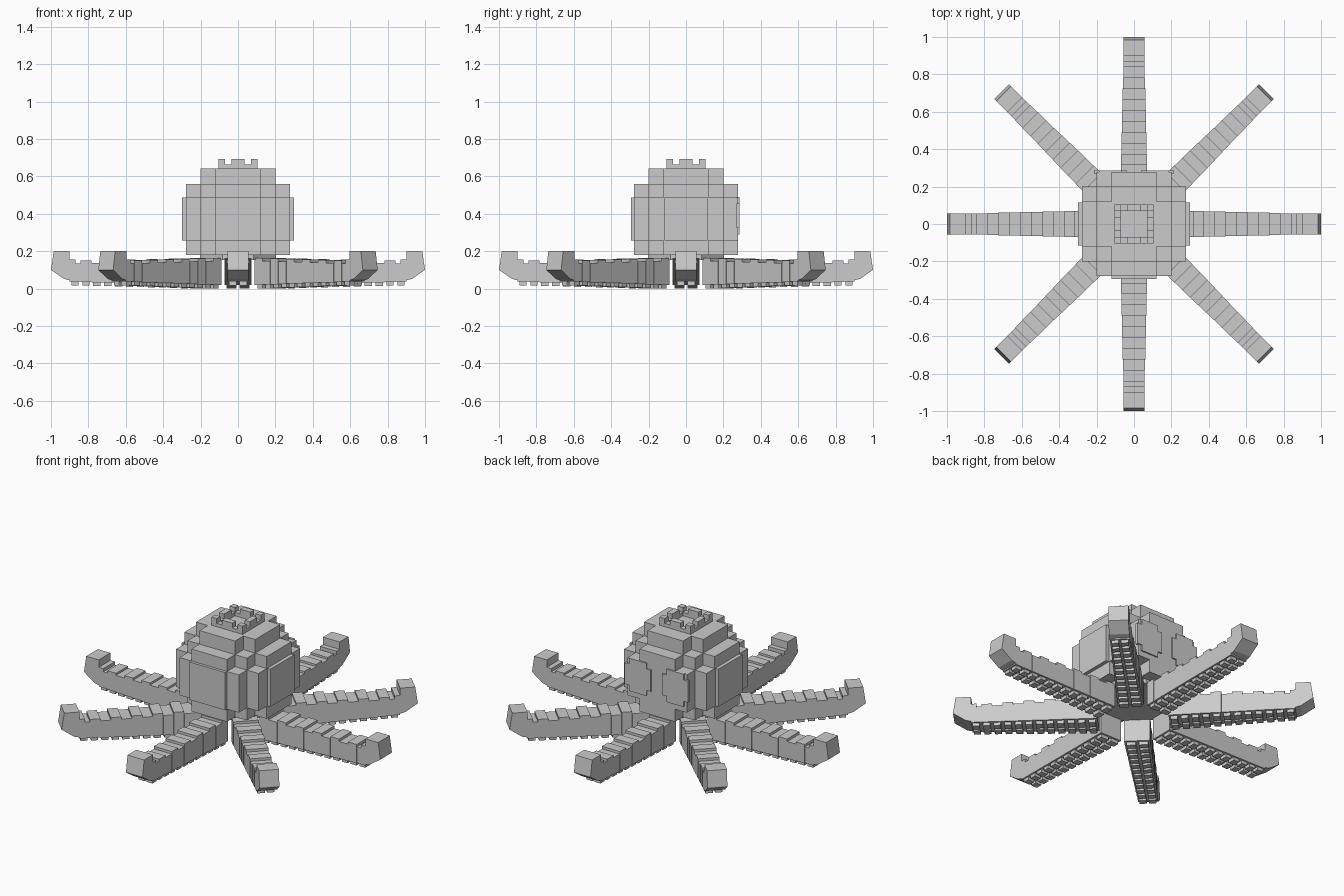
import bpy, bmesh, math
from mathutils import Matrix, Vector

old = bpy.data.objects.get("Cube")
if old:
    bpy.data.objects.remove(old, do_unlink=True)

grey = bpy.data.materials.new("plain_grey")
grey.use_nodes = True
grey.diffuse_color = (0.6, 0.6, 0.6, 1)
grey.node_tree.nodes["Principled BSDF"].inputs["Base Color"].default_value = (0.6, 0.6, 0.6, 1)


def box(bm, x0, x1, y0, y1, z0, z1):
    size = Matrix.Diagonal((x1 - x0, y1 - y0, z1 - z0, 1))
    mid = Matrix.Translation(((x0 + x1) / 2, (y0 + y1) / 2, (z0 + z1) / 2))
    bmesh.ops.create_cube(bm, size=1, matrix=mid @ size)


def centred(bm, hx, hy, z0, z1):
    box(bm, -hx, hx, -hy, hy, z0, z1)


def finish(bm, name):
    bmesh.ops.recalc_face_normals(bm, faces=bm.faces)
    mesh = bpy.data.meshes.new(name)
    bm.to_mesh(mesh)
    bm.free()
    mesh.materials.append(grey)
    obj = bpy.data.objects.new(name, mesh)
    bpy.context.collection.objects.link(obj)
    return obj


# Stepped round head, from stacked crossing blocks
W, M, N = 0.278, 0.2, 0.12
head = bmesh.new()
centred(head, M, M, 0.18, 0.56)
for a, b, z0, z1 in ((W, N, 0.18, 0.56), (W, M, 0.257, 0.487), (M, N, 0.56, 0.643)):
    centred(head, a, b, z0, z1)
    centred(head, b, a, z0, z1)
centred(head, 0.3, 0.115, 0.257, 0.487)
box(head, -N, N, -0.295, 0, 0.257, 0.487)
finish(head, "head")

# Low battlement ring on the crown
crown = bmesh.new()
R, T = 0.105, 0.035
for s in (-1, 1):
    lo, hi = sorted((s * R, s * (R - T)))
    box(crown, lo, hi, -R, R, 0.643, 0.664)
    box(crown, T - R, R - T, lo, hi, 0.643, 0.664)
cells = (-R + T / 2, 0, R - T / 2)
for x in cells:
    for y in cells:
        if x or y:
            hx = T if x == 0 else T / 2
            hy = T if y == 0 else T / 2
            box(crown, x - hx, x + hx, y - hy, y + hy, 0.664, 0.693)
finish(crown, "crown")

# Stepped eye plates on the back
for side, s in (("left", 1), ("right", -1)):
    eye = bmesh.new()
    c = s * 0.126
    for hx, hz in ((0.088, 0.065), (0.058, 0.1)):
        box(eye, c - hx, c + hx, 0.27, 0.286, 0.39 - hz, 0.39 + hz)
    finish(eye, side + "_eye")

# Eight-sided plate that carries the arms
hub = bmesh.new()
bmesh.ops.create_cone(hub, cap_ends=True, segments=8, radius1=0.22, radius2=0.22, depth=0.03,
                      matrix=Matrix.Translation((0, 0, 0.168)) @ Matrix.Rotation(math.pi / 8, 4, "Z"))
finish(hub, "hub_plate")


# Arm: stepped segments, sucker blocks and an upturned tip
def build_arm(name):
    bm = bmesh.new()
    count, start, end = 12, 0.197, 0.9
    step = (end - start) / count
    for i in range(count):
        t = i / (count - 1)
        r0 = start + i * step
        half = 0.072 - 0.016 * t
        top = 0.15 - 0.015 * t + (0.014 if i % 2 == 0 else 0)
        box(bm, r0, r0 + step, -half, half, 0.02 + 0.017 * t, top)
        for s in (-1, 1):
            c = s * half * 0.48
            w = half * 0.36
            box(bm, r0 + step * 0.2, r0 + step * 0.85, c - w, c + w, 0.018 * t, 0.04)
    profile = ((0.87, 0.037), (0.93, 0.052), (1.0, 0.1), (0.985, 0.2),
               (0.9, 0.2), (0.9, 0.155), (0.87, 0.155))
    face = bm.faces.new([bm.verts.new((x, -0.056, z)) for x, z in profile])
    grown = bmesh.ops.extrude_face_region(bm, geom=[face])["geom"]
    bmesh.ops.translate(bm, vec=Vector((0, 0.112, 0)),
                        verts=[g for g in grown if isinstance(g, bmesh.types.BMVert)])
    return finish(bm, name)


names = ("left", "back_left", "back", "back_right", "right", "front_right", "front", "front_left")
for k, name in enumerate(names):
    build_arm(name + "_arm").rotation_euler.z = k * math.pi / 4
